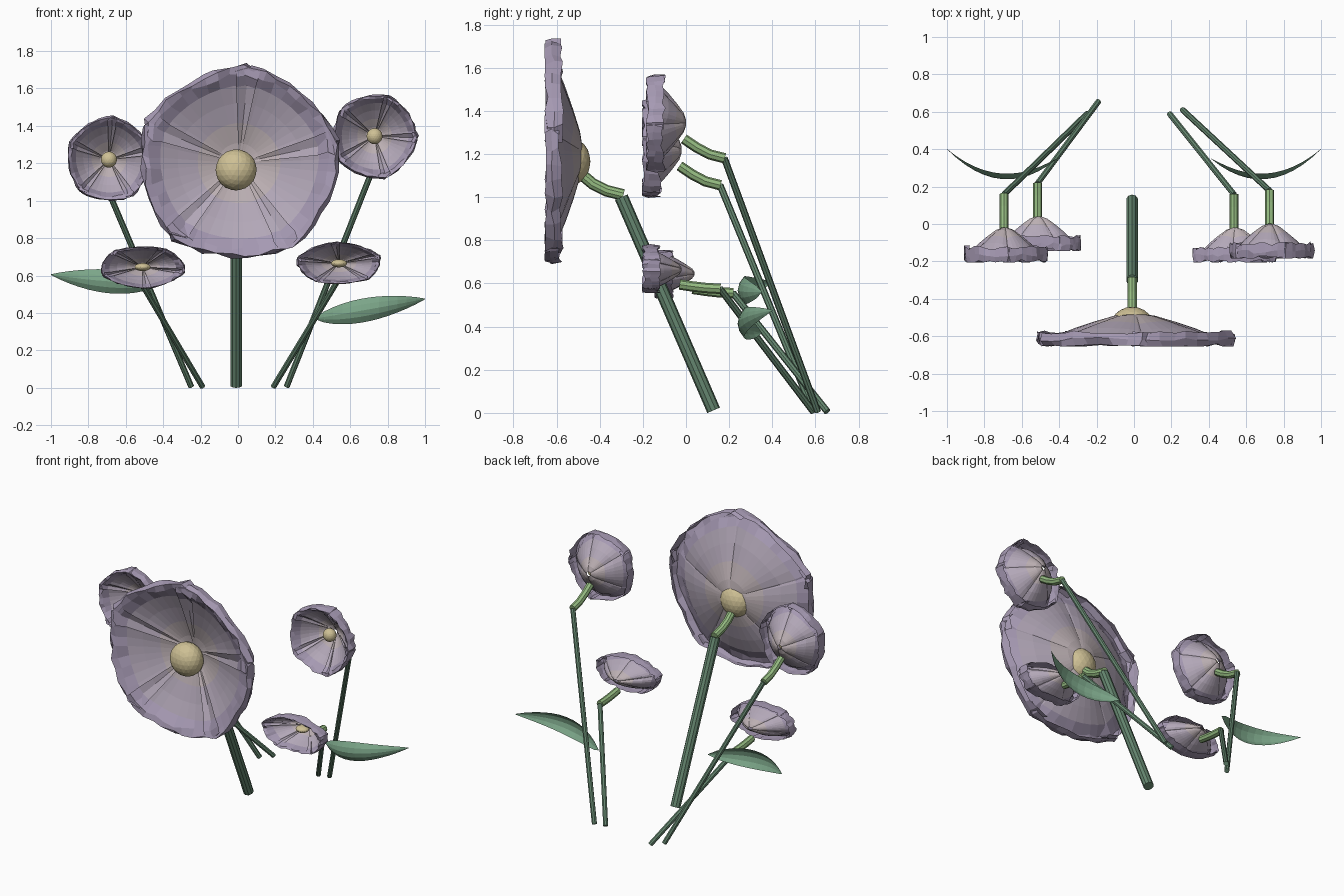
import bpy, bmesh, math, random
from mathutils import Vector, Matrix

if "Cube" in bpy.data.objects:
    bpy.data.objects.remove(bpy.data.objects["Cube"])

random.seed(4)


def mat(name, rgb):
    m = bpy.data.materials.new(name)
    m.diffuse_color = (*rgb, 1)
    m.use_nodes = True
    m.node_tree.nodes["Principled BSDF"].inputs["Base Color"].default_value = m.diffuse_color
    return m


PETALS = [mat("petal_inner", (0.50, 0.43, 0.45)), mat("petal_mid", (0.45, 0.39, 0.48)),
          mat("petal_rim", (0.38, 0.32, 0.45))]
STEM = mat("stem_green", (0.13, 0.24, 0.16))
STALK = mat("stalk_green", (0.30, 0.50, 0.22))
LEAF = mat("leaf_green", (0.20, 0.38, 0.25))
POLLEN = mat("pollen", (0.62, 0.53, 0.30))


def finish(bm, name, mats):
    me = bpy.data.meshes.new(name)
    bm.to_mesh(me)
    bm.free()
    for m in mats:
        me.materials.append(m)
    ob = bpy.data.objects.new(name, me)
    bpy.context.collection.objects.link(ob)
    return ob


def grid_faces(bm, rows, mat_of=lambda i: 0):
    for i in range(len(rows) - 1):
        for j in range(len(rows[0]) - 1):
            f = bm.faces.new((rows[i][j], rows[i][j + 1], rows[i + 1][j + 1], rows[i + 1][j]))
            f.material_index = mat_of(i)


# tube swept along points, capped at both ends
def tube(name, pts, r, sides, material):
    bm = bmesh.new()
    pts = [Vector(p) for p in pts]
    rows = []
    for i, p in enumerate(pts):
        d = (pts[min(i + 1, len(pts) - 1)] - pts[max(i - 1, 0)]).normalized()
        u = d.cross(Vector((1, 0, 0))).normalized()
        v = d.cross(u)
        rows.append([bm.verts.new(p + r * (math.cos(a) * u + math.sin(a) * v))
                     for a in (2 * math.pi * k / sides for k in range(sides))])
    for a, b in zip(rows, rows[1:]):
        for k in range(sides):
            n = (k + 1) % sides
            bm.faces.new((a[k], a[n], b[n], b[k]))
    bm.faces.new(rows[0])
    bm.faces.new(rows[-1])
    bmesh.ops.recalc_face_normals(bm, faces=bm.faces)
    return finish(bm, name, [material])


# five overlapping cupped petals with a crinkled, rolled-back rim
PROFILE = [(0.06, 0.0), (0.2, -0.06), (0.4, -0.24), (0.6, -0.44), (0.78, -0.66),
           (0.9, -0.9), (0.97, -0.98), (1.0, -0.8), (0.985, -0.58)]


def blossom(name, x, apex, z, rx, depth, rz, turn):
    bm = bmesh.new()
    half, n = math.radians(43), 10
    for k in range(5):
        mid = math.radians(turn + 72 * k + 36)
        rows = []
        for i, (r, d) in enumerate(PROFILE):
            t = i / (len(PROFILE) - 1)
            row = []
            for j in range(n + 1):
                s = 2 * j / n - 1
                e = abs(s)
                rr = r * (1 - 0.07 * r * (1 - min(e * 1.15, 1) ** 2))
                rr *= 1 - 0.08 * max(0, e - 0.85) / 0.15 * t
                dd = d - 0.16 * e ** 3 * math.sin(math.pi * min(t * 1.2, 1)) - 0.02 * s * t
                a = mid + s * half
                if i >= 5:  # crinkles
                    rr += random.uniform(-0.03, 0.012)
                    dd += random.uniform(-0.05, 0.07)
                    a += random.uniform(-0.025, 0.025)
                dd = max(dd, -1.0)
                row.append(bm.verts.new((x + rx * rr * math.cos(a), apex + depth * dd,
                                         z + rz * rr * math.sin(a))))
            rows.append(row)
        grid_faces(bm, rows, lambda i: 0 if i < 2 else (1 if i < 4 else 2))
    return finish(bm, name, PETALS)


def ball(name, loc, scale):
    bm = bmesh.new()
    bmesh.ops.create_icosphere(bm, subdivisions=3, radius=1,
                               matrix=Matrix.Translation(loc) @ Matrix.Diagonal((*scale, 1)))
    return finish(bm, name, [POLLEN])


# curved, lightly folded leaf between an inner and an outer tip
def leaf(name, side, z0, z1, zm):
    bm = bmesh.new()
    rows = []
    for i in range(13):
        t = i / 12
        x = 0.41 + 0.59 * t
        y = 0.35 * (1 - t) + 0.40 * t - 0.135 * 4 * t * (1 - t)
        z = z0 * (1 - t) + z1 * t + (zm - (z0 + z1) / 2) * 4 * t * (1 - t)
        w = 0.064 * math.sin(math.pi * t ** 0.85) ** 0.8 if 0 < i < 12 else 0.002
        rows.append([bm.verts.new((side * x, y + 0.03 * s * s * (w / 0.064), z + s * w))
                     for s in (-1, -0.5, 0, 0.5, 1)])
    grid_faces(bm, rows)
    return finish(bm, name, [LEAF])


# main flower
tube("main_stem", [(-0.01, 0.128, 0.012), (-0.01, -0.3, 1.0)], 0.032, 10, STEM)
tube("main_stalk", [(-0.01, -0.29, 1.01), (-0.01, -0.37, 1.03), (-0.01, -0.43, 1.06),
                    (-0.01, -0.49, 1.11)], 0.027, 10, STALK)
blossom("main_blossom", 0.005, -0.48, 1.2, 0.565, 0.175, 0.545, 85)
ball("main_centre", (-0.01, -0.535, 1.165), (0.11, 0.092, 0.11))

# four small flowers: x, apex y, z, vertical squash, stem foot, turn
SMALL = [("upper_left", -0.69, -0.02, 1.22, 1.0, (-0.25, 0.59), 85),
         ("lower_left", -0.51, 0.04, 0.645, 0.5, (-0.19, 0.655), 60),
         ("upper_right", 0.73, 0.0, 1.345, 1.0, (0.26, 0.61), 70),
         ("lower_right", 0.54, -0.02, 0.665, 0.5, (0.19, 0.59), 95)]
for name, x, ay, z, sq, (fx, fy), turn in SMALL:
    blossom(name + "_blossom", x, ay, z, 0.238, 0.185, 0.238 * sq, turn)
    ball(name + "_centre", (x, ay - 0.06, z), (0.043, 0.04, 0.043 * sq))
    lo, hi = (-0.165, -0.075) if sq == 1 else (-0.09, -0.07)
    kx = x - 0.005
    tube(name + "_stalk", [(kx, ay + 0.18, z + lo), (kx, ay + 0.11, z + lo * 0.8 + hi * 0.2),
                           (kx, ay + 0.05, z + lo * 0.45 + hi * 0.55), (kx, ay - 0.01, z + hi)],
         0.024, 8, STALK)
    tube(name + "_stem", [(fx, fy, 0.006), (kx, ay + 0.178, z + lo)], 0.016, 8, STEM)

# leaves
leaf("left_leaf", -1, 0.56, 0.605, 0.57)
leaf("right_leaf", 1, 0.37, 0.475, 0.42)
